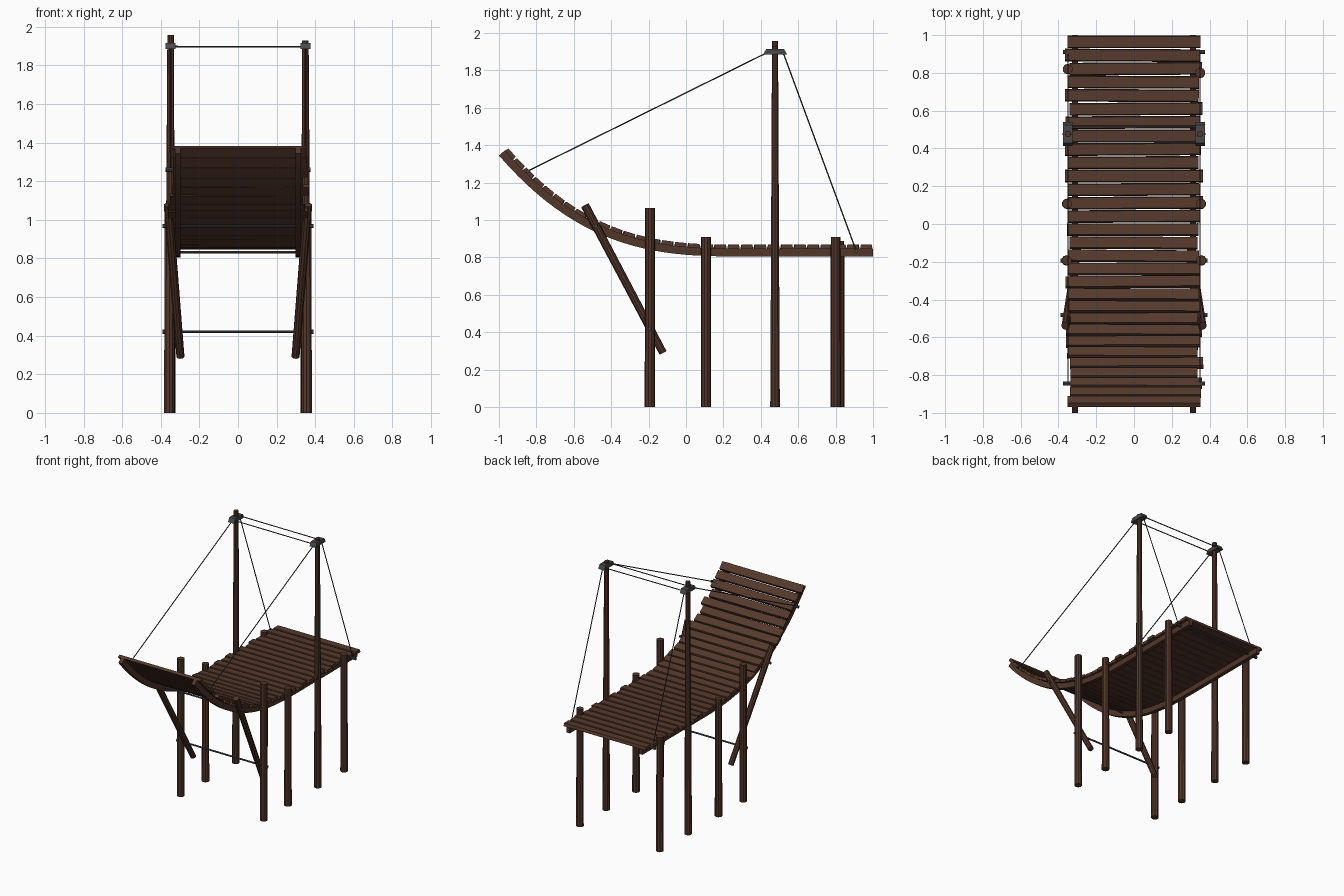
import bpy, bmesh, math, random
from mathutils import Vector, Matrix

if "Cube" in bpy.data.objects:
    bpy.data.objects.remove(bpy.data.objects["Cube"])
random.seed(4)

def mat(name, c):
    m = bpy.data.materials.new(name)
    m.diffuse_color = (*c, 1)
    m.use_nodes = True
    m.node_tree.nodes["Principled BSDF"].inputs["Base Color"].default_value = m.diffuse_color
    return m
PLANK = mat("plank brown", (0.092, 0.041, 0.025))
POST = mat("post brown", (0.085, 0.037, 0.023))
METAL = mat("dark metal", (0.065, 0.065, 0.07))
ROPE = mat("rope grey", (0.05, 0.05, 0.052))

def finish(name, bm, m):
    bmesh.ops.recalc_face_normals(bm, faces=bm.faces)
    me = bpy.data.meshes.new(name)
    bm.to_mesh(me)
    bm.free()
    me.materials.append(m)
    ob = bpy.data.objects.new(name, me)
    bpy.context.collection.objects.link(ob)
    return ob

def rod(name, a, b, r1, m, r2=None, n=10):
    a, b = Vector(a), Vector(b)
    d = b - a
    M = Matrix.Translation((a + b) / 2) @ d.to_track_quat('Z', 'Y').to_matrix().to_4x4()
    bm = bmesh.new()
    bmesh.ops.create_cone(bm, cap_ends=True, segments=n, radius1=r1,
                          radius2=r1 if r2 is None else r2, depth=d.length, matrix=M)
    return finish(name, bm, m)

def prism(name, prof, x0, x1, m, M=None):
    # y/z profile extruded along x
    bm = bmesh.new()
    A = [bm.verts.new((x0, y, z)) for y, z in prof]
    B = [bm.verts.new((x1, y, z)) for y, z in prof]
    bm.faces.new(A)
    bm.faces.new(B[::-1])
    for i in range(len(prof)):
        j = (i + 1) % len(prof)
        bm.faces.new((A[i], B[i], B[j], A[j]))
    if M is not None:
        bm.transform(M)
    return finish(name, bm, m)

# Deck curve (underside of the stringers): flat at the back, rising to the front
def height(y):
    return 0.805 + 0.54 * (max(0, 0.3 - y) / 1.3) ** 2.8
def slope(y):
    return -0.54 * 2.8 / 1.3 * (max(0, 0.3 - y) / 1.3) ** 1.8
def offset(y, t):
    a = math.atan(slope(y))
    return (y - math.sin(a) * t, height(y) + math.cos(a) * t)

# Stringers, built as strips of quads
ys = [1 - 2 * i / 40 for i in range(41)]
for side, s in (("left", -1), ("right", 1)):
    bm = bmesh.new()
    rows = []
    for y in ys:
        lo, hi = offset(y, 0), offset(y, 0.041)
        rows.append([bm.verts.new((s * 0.312 + dx, *p))
                     for dx, p in ((-.015, lo), (.015, lo), (.015, hi), (-.015, hi))])
    for r, q in zip(rows, rows[1:]):
        for k in range(4):
            bm.faces.new((r[k], r[(k + 1) % 4], q[(k + 1) % 4], q[k]))
    bm.faces.new(rows[0])
    bm.faces.new(rows[-1][::-1])
    finish(side + "_stringer", bm, POST)

# Planks spaced by arc length along the top of the stringers
fine = [1 - 2 * i / 2000 for i in range(2001)]
pts = [offset(y, 0.041) for y in fine]
acc = [0]
for p, q in zip(pts, pts[1:]):
    acc.append(acc[-1] + math.dist(p, q))
count = round(acc[-1] / 0.0715)
pitch = acc[-1] / count
k = 0
for i in range(count):
    while acc[k] < (i + 0.5) * pitch:
        k += 1
    w0, w1 = pitch / 2 - 0.002, pitch / 2 - 0.007
    end = i in (0, count - 1)
    j = 0 if end else 0.016
    M = (Matrix.Translation((0, *pts[k])) @ Matrix.Rotation(math.atan(slope(fine[k])), 4, 'X')
         @ Matrix.Rotation(random.uniform(-.5, .5) * j, 4, 'Z'))
    prism(f"plank_{i + 1}", [(-w0, 0), (w0, 0), (w1, 0.022), (-w1, 0.022)],
          -0.352 + random.uniform(-j, j), 0.352 + random.uniform(-j, j), PLANK, M)

# Posts, masts, braces and stays on both sides
for side, s in (("left", -1), ("right", 1)):
    yb = 0.82 if s < 0 else 0.80
    for nm, x, y, top in (("front", .356, -.193, 1.064), ("middle", .354, .107, .91),
                          ("back", .35, yb, .888 if s < 0 else .91)):
        rod(f"{side}_{nm}_post", (s * x, y, 0), (s * x, y, top), 0.028, POST, 0.026)
    top = 1.957 if s < 0 else 1.928
    rod(side + "_mast", (s * .352, .476, 0), (s * .349, .476, top), 0.027, POST, 0.017)
    rod(side + "_brace", (s * .362, -.54, 1.078), (s * .298, -.123, .29), 0.023, POST, 0.021)
    # Cable saddle at the mast head
    c = s * 0.35
    prism(side + "_saddle", [(.412, 1.884), (.54, 1.884), (.524, 1.915), (.43, 1.915)],
          c - 0.025, c + 0.025, METAL)
    rod(side + "_front_stay", (c, .43, 1.893), (c, -.845, 1.262), 0.0035, ROPE, n=6)
    rod(side + "_back_stay", (c, .52, 1.893), (c, .91, .835), 0.0035, ROPE, n=6)
    # Sleeves on the anchor rods
    for nm, y, z in (("front", -.845, 1.26), ("back", .91, .833)):
        rod(f"{side}_{nm}_sleeve", (s * .325, y, z), (s * .375, y, z), 0.011, METAL, n=8)
    for nm, y, z in (("upper", -.482, .968), ("lower", -.193, .42)):
        rod(f"{side}_{nm}_nut", (s * .372, y, z), (s * .39, y, z), 0.011, METAL, n=6)

# Cross rods and mast head cables
for nm, y, z, h in (("front_anchor", -.845, 1.26, .37), ("back_anchor", .91, .833, .37),
                    ("upper_brace", -.482, .968, .388), ("lower_brace", -.193, .42, .388)):
    rod(nm + "_rod", (-h, y, z), (h, y, z), 0.0065, METAL, n=8)
for nm, y in (("front", .435), ("back", .52)):
    rod(nm + "_head_cable", (-.35, y, 1.898), (.35, y, 1.896), 0.004, ROPE, n=6)
